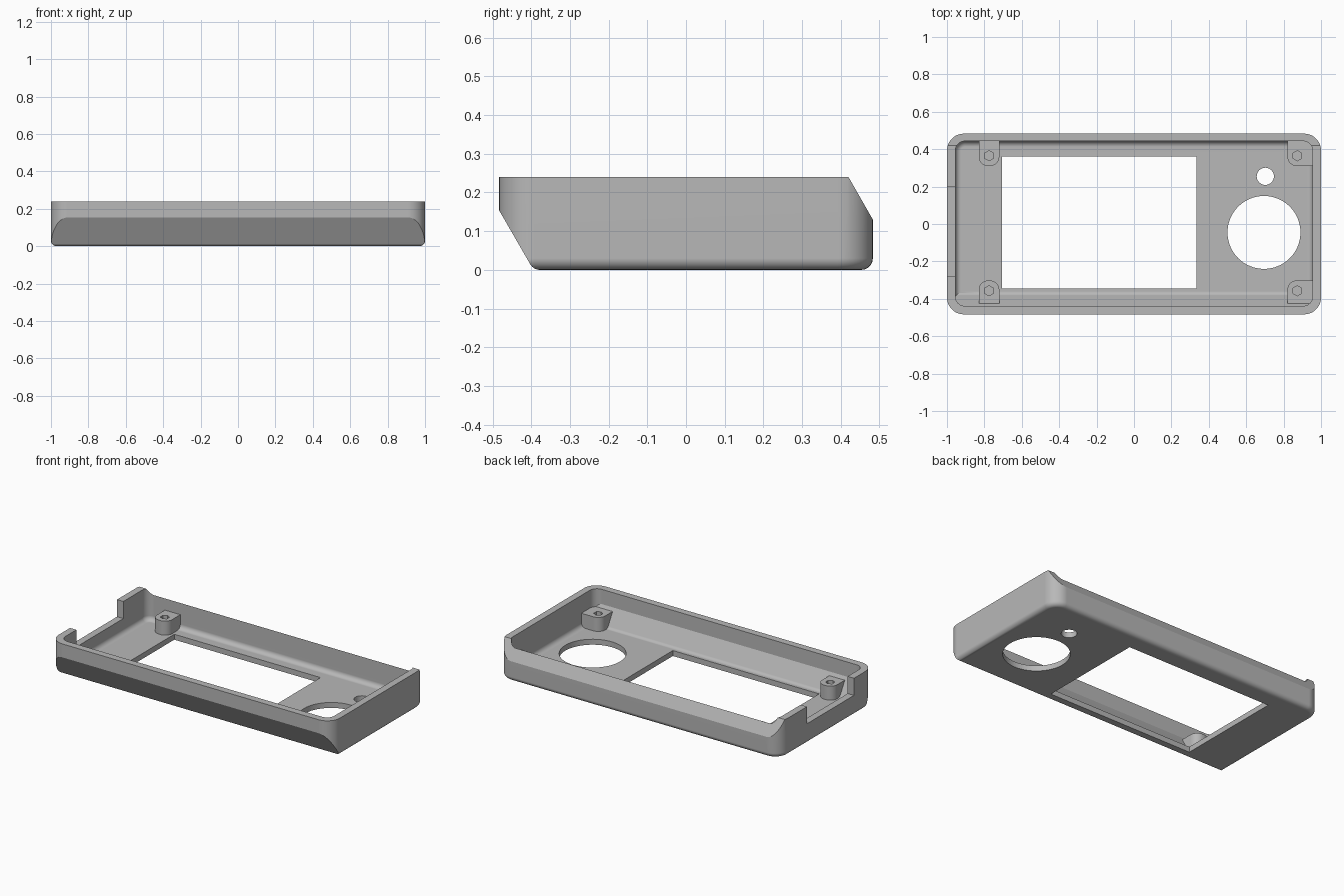
import bpy, bmesh
from math import sin, cos, radians
from mathutils import Matrix, Vector

default = bpy.data.objects.get("Cube")
if default:
    bpy.data.objects.remove(default, do_unlink=True)

grey = bpy.data.materials.new("plain grey plastic")
grey.use_nodes = True
colour = (0.48, 0.48, 0.48, 1)
grey.diffuse_color = colour
grey.node_tree.nodes["Principled BSDF"].inputs["Base Color"].default_value = colour


def to_object(bm, name):
    bmesh.ops.recalc_face_normals(bm, faces=bm.faces[:])
    mesh = bpy.data.meshes.new(name)
    bm.to_mesh(mesh)
    bm.free()
    mesh.materials.append(grey)
    obj = bpy.data.objects.new(name, mesh)
    bpy.context.collection.objects.link(obj)
    return obj


def rounded_box(xs, ys, zs, corner=0, bottom=0):
    """Box with rounded upright corners and a rounded lower rim."""
    bm = bmesh.new()
    bmesh.ops.create_cube(bm, size=1)
    for v in bm.verts:
        v.co = [r[0] if c < 0 else r[1] for c, r in zip(v.co, (xs, ys, zs))]
    if corner:
        uprights = [e for e in bm.edges
                    if abs(e.verts[0].co.z - e.verts[1].co.z) > 0.001]
        bmesh.ops.bevel(bm, geom=uprights, offset=corner, segments=10,
                        profile=0.5, affect='EDGES')
    if bottom:
        rim = [e for e in bm.edges
               if all(abs(v.co.z - zs[0]) < 1e-5 for v in e.verts)]
        bmesh.ops.bevel(bm, geom=rim, offset=bottom, segments=5,
                        profile=0.5, affect='EDGES')
    return bm


def slice_off(bm, point, normal):
    """Remove what lies beyond a plane and cap the opening."""
    cut = bmesh.ops.bisect_plane(bm, geom=bm.verts[:] + bm.edges[:] + bm.faces[:],
                                 dist=1e-5, plane_co=point, plane_no=normal,
                                 clear_outer=True)
    edges = [e for e in cut["geom_cut"]
             if isinstance(e, bmesh.types.BMEdge) and e.is_boundary]
    if edges:
        bmesh.ops.holes_fill(bm, edges=edges, sides=0)


def slope_front(bm, y, z, radius=0.03):
    """Slope the lower front, blending into the floor around (y, z)."""
    for angle in (60, 48, 36, 24, 12):
        n = Vector((0, -sin(radians(angle)), -cos(radians(angle))))
        slice_off(bm, Vector((0, y, z)) + n * radius, n)


def cylinder(x, y, z0, z1, radius, sides):
    bm = bmesh.new()
    bmesh.ops.create_cone(bm, cap_ends=True, segments=sides, radius1=radius,
                          radius2=radius, depth=z1 - z0,
                          matrix=Matrix.Translation((x, y, (z0 + z1) / 2)))
    return bm


def subtract(target, bm):
    cutter = to_object(bm, "cutter")
    cutter.hide_render = True
    mod = target.modifiers.new("cut", 'BOOLEAN')
    mod.operation = 'DIFFERENCE'
    mod.solver = 'EXACT'
    mod.object = cutter
    bpy.context.view_layer.objects.active = target
    bpy.ops.object.modifier_apply(modifier=mod.name)
    bpy.data.objects.remove(cutter, do_unlink=True)


# Outer body: rounded tray, sloped lower front and chamfered upper back
body = rounded_box((-1, 1), (-0.483, 0.483), (0, 0.24), 0.09, 0.03)
slope_front(body, -0.377, 0.03)
slice_off(body, (0, 0.42, 0.24), (0, 0.868, 0.497))
shell = to_object(body, "case_shell")

# Hollow interior, leaving the four screw posts standing
hollow = rounded_box((-0.955, 0.955), (-0.438, 0.443), (0.035, 0.4), 0.05, 0.03)
slope_front(hollow, -0.357, 0.065)
cavity = to_object(hollow, "cavity")
post_spans = [(-0.83, -0.72), (0.82, 1.1)]
for xs in post_spans:
    for ys in ((0.31, 0.6), (-0.6, -0.302)):
        subtract(cavity, rounded_box(xs, ys, (-0.1, 0.125), 0.05))
cavity_bm = bmesh.new()
cavity_bm.from_mesh(cavity.data)
bpy.data.objects.remove(cavity, do_unlink=True)
subtract(shell, cavity_bm)

# Screw holes in the posts
for x in (-0.775, 0.873):
    for y in (0.365, -0.357):
        subtract(shell, cylinder(x, y, 0.045, 0.2, 0.027, 6))

# Display window, large round opening and small round opening
subtract(shell, rounded_box((-0.705, 0.335), (-0.345, 0.36), (-0.1, 0.1)))
subtract(shell, cylinder(0.695, -0.045, -0.1, 0.1, 0.195, 64))
subtract(shell, cylinder(0.702, 0.255, -0.1, 0.1, 0.046, 32))

# Notch in the end wall
subtract(shell, rounded_box((-1.1, -0.93), (-0.277, 0.2), (0.13, 0.4)))

# Smooth fillets, crisp edges
bpy.ops.object.select_all(action='DESELECT')
shell.select_set(True)
bpy.context.view_layer.objects.active = shell
bpy.ops.object.shade_smooth_by_angle(angle=radians(28))
weighted = shell.modifiers.new("even_shading", 'WEIGHTED_NORMAL')
weighted.keep_sharp = True
